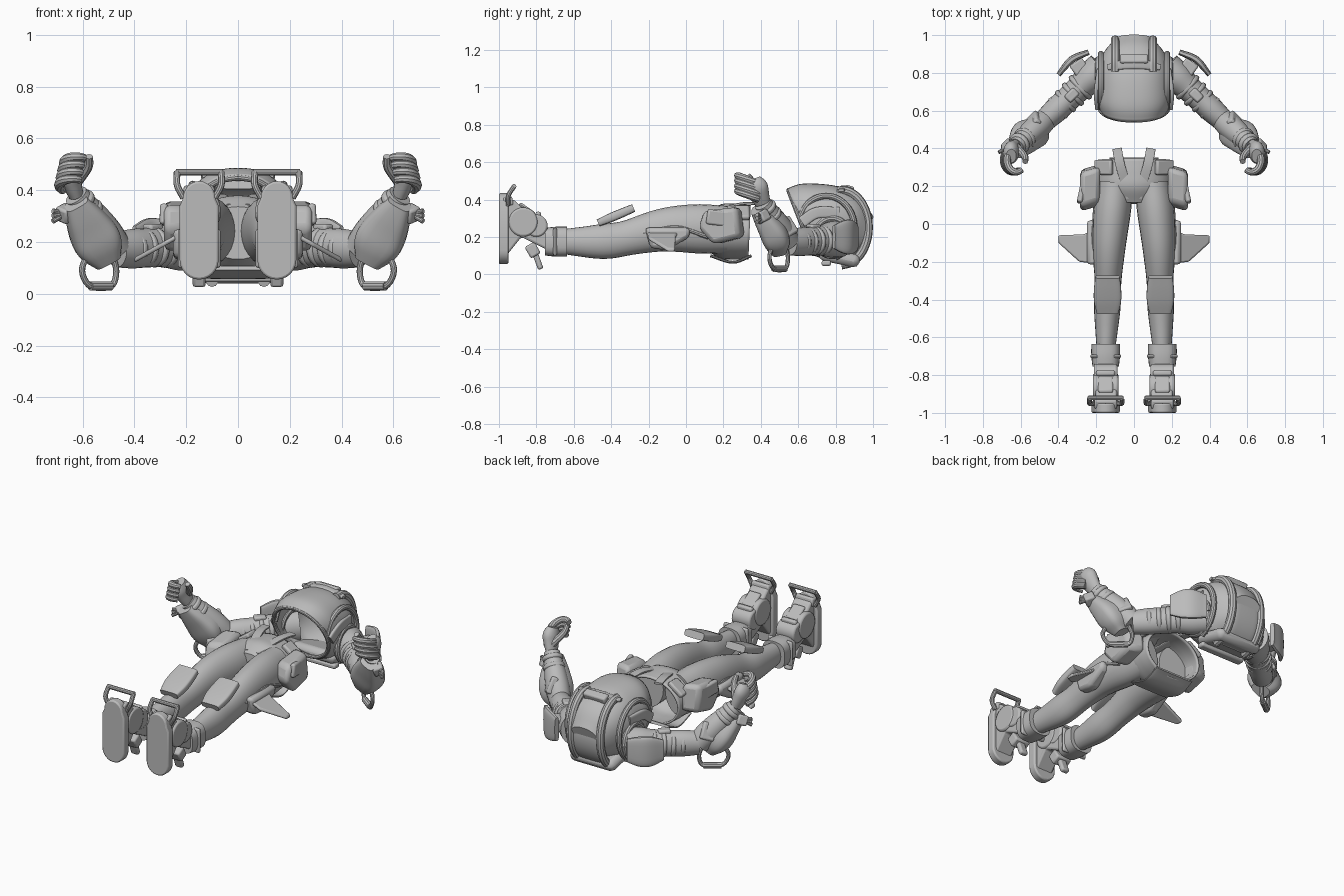
import bpy, bmesh
from math import pi, cos, sin, radians, copysign
from mathutils import Vector, Matrix, Euler

if "Cube" in bpy.data.objects:
    bpy.data.objects.remove(bpy.data.objects["Cube"])

grey = bpy.data.materials.new("suit_grey")
grey.use_nodes = True
grey.diffuse_color = (.5, .5, .5, 1)
grey.node_tree.nodes["Principled BSDF"].inputs["Base Color"].default_value = grey.diffuse_color

X, Y, Z = Matrix.Identity(3)

# Joints of the left side; the right side is mirrored
shoulder, elbow = Vector((.17, .83, .19)), Vector((.47, .55, .17))
wrist, knuckles = Vector((.625, .41, .38)), Vector((.65, .36, .51))
hip, knee = Vector((.1, .22, .24)), Vector((.14, -.4, .18))
ankle, foot = Vector((.15, -.7, .175)), Vector((.15, -.95, .25))


def finish(name, bm, mirror=True, bevel=0, shell=0):
    bmesh.ops.recalc_face_normals(bm, faces=bm.faces[:])
    mesh = bpy.data.meshes.new(name)
    bm.to_mesh(mesh)
    bm.free()
    mesh.materials.append(grey)
    mesh.shade_smooth()
    mesh.set_sharp_from_angle(angle=radians(35))
    part = bpy.data.objects.new(name, mesh)
    bpy.context.scene.collection.objects.link(part)
    if shell:
        part.modifiers.new("Shell", 'SOLIDIFY').thickness = shell
    if bevel:
        modifier = part.modifiers.new("Bevel", 'BEVEL')
        modifier.width, modifier.segments = bevel, 2
    if mirror:
        part.modifiers.new("Mirror", 'MIRROR').use_mirror_merge = False


def spline(rows, t):
    """Smooth value at t along evenly spaced numbers or vectors."""
    rows = [2 * rows[0] - rows[1], *rows, 2 * rows[-1] - rows[-2]]
    i = min(int(t * (len(rows) - 3)), len(rows) - 4)
    t = t * (len(rows) - 3) - i
    a, b, c, d = rows[i:i + 4]
    return b + t / 2 * (c - a + t * (2 * a - 5 * b + 4 * c - d + t * (3 * b - a - 3 * c + d)))


def arc(centre, u, v, start, end, count=9):
    """Points on an ellipse; angles are in half turns."""
    angles = [pi * (start + (end - start) * i / (count - 1)) for i in range(count)]
    return [Vector(centre) + u * cos(a) + v * sin(a) for a in angles]


def loft(name, path, width, height, swell=(1, 1), up=Z, sides=24, power=1,
         open_start=False, warp=lambda co: co, **options):
    """Sweep a rounded section along a path; swell scales it on the way."""
    path = [Vector(p) for p in path]
    steps = 4 * max(len(path), len(swell))
    centres = [spline(path, i / steps) for i in range(steps + 1)]
    bm = bmesh.new()
    rings = []
    for i, centre in enumerate(centres):
        along = (centres[min(i + 1, steps)] - centres[max(i - 1, 0)]).normalized()
        side = along.cross(up).normalized()
        scale = spline(swell, i / steps)
        ring = []
        for k in range(sides):
            c, s = [copysign(abs(f) ** power, f) * scale
                    for f in (cos(2 * pi * k / sides), sin(2 * pi * k / sides))]
            ring.append(bm.verts.new(warp(centre + side * c * width + side.cross(along) * s * height)))
        rings.append(ring)
    for low, high in zip(rings, rings[1:]):
        for k in range(sides):
            bm.faces.new((low[k - 1], low[k], high[k], high[k - 1]))
    bm.faces.new(rings[-1])
    if not open_start:
        bm.faces.new(rings[0])
    finish(name, bm, **options)


def tube(name, path, radius, up=X, **options):
    loft(name, path, radius, radius, up=up, sides=10, **options)


def box(name, centre, size, turn=(0, 0, 0), bevel=.01, **options):
    bm = bmesh.new()
    turn = Euler([radians(a) for a in turn])
    bmesh.ops.create_cube(bm, size=1, matrix=Matrix.LocRotScale(Vector(centre), turn, Vector(size)))
    finish(name, bm, bevel=bevel, **options)


def disc(name, centre, radius, depth, axis=X):
    bm = bmesh.new()
    matrix = Matrix.Translation(centre) @ axis.to_track_quat('Z', 'Y').to_matrix().to_4x4()
    bmesh.ops.create_cone(bm, cap_ends=True, segments=28, radius1=radius, radius2=radius,
                          depth=depth, matrix=matrix)
    finish(name, bm, bevel=.01)


def slab(name, outline, offset, bevel=.008):
    """Extrude an outline by an offset."""
    bm = bmesh.new()
    face = bm.faces.new([bm.verts.new(p) for p in outline])
    grown = bmesh.ops.extrude_face_region(bm, geom=[face])["geom"]
    bmesh.ops.translate(bm, vec=offset, verts=[g for g in grown if isinstance(g, bmesh.types.BMVert)])
    finish(name, bm, bevel=bevel)


def side_slab(name, x, offset, outline, bevel):
    slab(name, [(x, y, z) for y, z in outline], offset, bevel)


# Hollow torso, with the waist opening slanted
def slant(co):
    fade = min(1, max(0, 3 * (.86 - co.y)))
    return co + Y * (.47 - co.z) * .4 * fade


loft("torso_shell", [(0, .54, .28), (0, .75, .28), (0, .97, .21)], .2, .2, (.9, 1, 1, .98, .85, .52),
     sides=40, power=.85, open_start=True, warp=slant, mirror=False, shell=.015)
tube("waist_rim", [slant(p) for p in arc((0, .54, .28), X * .18, Z * .17, -.5, .5)], .012, Y)

# Collar, neck and back
loft("collar_plate", [(-.14, .83, .45), (0, .85, .46), (.14, .83, .45)], .03, .015, (.5, 1, .5),
     power=.5, mirror=False)
box("collar_latch", (0, .87, .45), (.15, .05, .05), (-20, 0, 0), mirror=False)
loft("neck_panel", arc((0, .84, .24), Y * .13, Z * .18, .5, -.5), .015, .085, up=X, power=.4, mirror=False)
box("backpack", (0, .82, .09), (.3, .22, .07), (-12, 0, 0), .03, mirror=False)
box("back_brace", (0, .75, .06), (.3, .05, .03), mirror=False)
tube("neck_roll_bar", arc((.1, .83, .25), Y * .145, Z * .2, .55, -.5), .024)
tube("shoulder_bar", arc((.175, .75, .25), Y * .15, Z * .17, .9, -.4), .017)
tube("armhole_ring", arc((.19, .78, .2), Y * .09, Z * .1, 0, 2, 13), .018)
loft("chest_strap", [(.195, .62, .28), (.2, .7, .33), (.185, .82, .33)], .012, .03, power=.5)

# Upper arm, sleeve bands and shoulder guard
upper = elbow - shoulder
loft("upper_arm", [shoulder, elbow], .07, .08, (1.2, 1.2, 1, .95, .95, .85))
for i in range(4):
    disc("sleeve_band", shoulder + upper * (.38 + .13 * i), .082 - .004 * i, .028, upper)
box("arm_buckle", shoulder + upper * .53 + Z * .075, (.07, .05, .03), (0, 0, -45))
loft("shoulder_guard", [(.24, .91, .2), (.33, .87, .2), (.4, .79, .2)], .018, .09, (.8, 1, 1, .7), power=.6)
box("shoulder_mount", (.29, .83, .2), (.08, .07, .08), (0, 0, -35))

# Forearm, elbow guard and wrist devices
fore = wrist - elbow
loft("forearm", [elbow, wrist], .064, .068, (.95, 1.05, 1, .85, .7))
loft("forearm_guard", [elbow + X * .03 - (Y + Z) * .05, elbow + fore * .35 + X * .03 - Y * .03 - Z * .02,
                       wrist - (Y + Z) * .03], .085, .066, (.6, 1, 1.1, .9, .55), up=Y, power=.6)
for t in (.7, .88):
    disc("wrist_band", elbow + fore * t, .076 - t / 50, .03, fore)
box("forearm_panel", elbow + fore * .4 + Y * .05, (.08, .04, .1), (25, 20, -45))
grip = Vector((.53, .5, .03))
across = X * .04 - Y * .03
tube("elbow_handle", [grip + across * 1.2 + Z * .13, grip + across * 1.8 + Z * .06, grip + across,
                      grip - across, grip - across * 1.5 + Z * .06, grip - across + Z * .13], .012, Y)
tube("handle_grip", [grip - across, grip + across], .018, Z)
device = wrist + X * .04 - Z * .07
box("wrist_device", device, (.06, .06, .06), (20, 20, -45))
for i in range(3):
    tube("device_prong", [device, device + X * .05 - Y * .03 + Z * (.02 * i - .03)], .01, Z)

# Half-closed hand
loft("palm", [wrist, wrist.lerp(knuckles, .6) + X * .01, knuckles], .055, .038, (.75, .95, 1.1, 1, .7), up=X)
for i in range(4):
    tube("finger", arc((.64 - .006 * i, .34, .42 + .028 * i), X * .05, Y * .065 - Z * .025, .25, -.7),
         .019, Z, swell=(1, 1.05, 1, .8))
tube("thumb", [wrist + Z * .05, (.58, .36, .49), (.575, .33, .53)], .019, swell=(1.2, 1, .8))

# Hollow pelvis and belt
loft("pelvis", [(0, .34, .225), (0, .11, .235)], .19, .145, (1, 1.03, 1, .7), sides=36,
     open_start=True, mirror=False, shell=.012)
loft("seat_flap", [(0, .35, .1), (0, .25, .065), (0, .13, .1)], .13, .008, power=.5, mirror=False)
loft("waist_strap", [(.09, .4, .375), (.07, .3, .378), (.02, .14, .34)], .025, .007, power=.4)
box("belt_flap", (.16, .3, .33), (.11, .08, .03), (0, 35, 0))

# Legs
loft("leg", [hip, (.13, -.1, .24), knee, ankle], .09, .12, (1.05, 1.1, 1.02, .9, .78, .78, .65, .5))
loft("knee_pad", [knee + Z * .095 - Y * .07, knee + Z * .175 + Y * .12], .072, .024, (.8, 1, 1, .9), power=.4)
loft("ankle_cuff", [ankle - Y * .055, ankle + Y * .065], .076, .08, (.92, 1, 1), power=.7)
box("cuff_ring", ankle, (.165, .02, .15))

# Hip pouches, thigh pods and fins
side_slab("hip_pouch", .18, X * .105 - Y * .03, [(.12, .34), (.3, .36), (.32, .2), (.17, .16), (.09, .25)], .025)
box("pouch_flap", (.275, .18, .3), (.03, .14, .08), (-8, 0, 12))
side_slab("thigh_pod", .18, X * .07, [(.02, .25), (.02, .2), (-.1, .13), (-.19, .14), (-.22, .25)], .02)
fin = [(.2, -.03), (.27, -.055), (.4, -.06), (.4, -.1), (.29, -.2), (.2, -.21)]
slab("thigh_fin", [(x, y, .36 - x * .55) for x, y in fin], Z * -.02)
tube("pod_hose", [(.2, .12, .2), (.21, -.05, .25), (.2, -.23, .22)], .014, Z)

# Boots, with the soles facing forward
heel, toe = foot - Z * .12, foot + Z * .12
step = toe - Z * .03
sole = arc(toe, X * .062, Z * .065, 0, 1, 13) + [step - X * .075]
sole += arc(heel, X * .075, Z * .075, 1, 2, 13) + [step + X * .075]
slab("boot_sole", [p - Y * .05 for p in sole], Y * .05)
side_slab("boot_body", .09, X * .115, [(-.96, .1), (-.96, .4), (-.92, .4), (-.84, .32), (-.74, .25),
                                       (-.74, .13), (-.88, .2)], .012)
disc("ankle_disc", foot + Y * .08 + Z * .03, .078, .135)
disc("ankle_pivot", foot + Y * .15 + Z * .01, .06, .125)
box("instep_plate", foot + Y * .1 + Z * .1, (.08, .1, .02), (-35, 0, 0))
box("instep_clasp", foot + Y * .16 + Z * .07, (.1, .03, .03))
box("toe_cap", toe + Z * .02, (.12, .05, .05), (15, 0, 0))
rail = toe + Y * .03 + Z * .1
tube("toe_rail", [rail - X * .09, rail + X * .09], .013, Z)
for side in (-X, X):
    tube("rail_post", [toe + side * .06, toe + side * .085 + Z * .05, rail + side * .085], .013, Y)
box("heel_spur", heel + Y * .155 - Z * .05, (.05, .03, .11), (20, 0, 0))
box("heel_guard", heel + Y * .13, (.1, .06, .07), (30, 0, 0))
